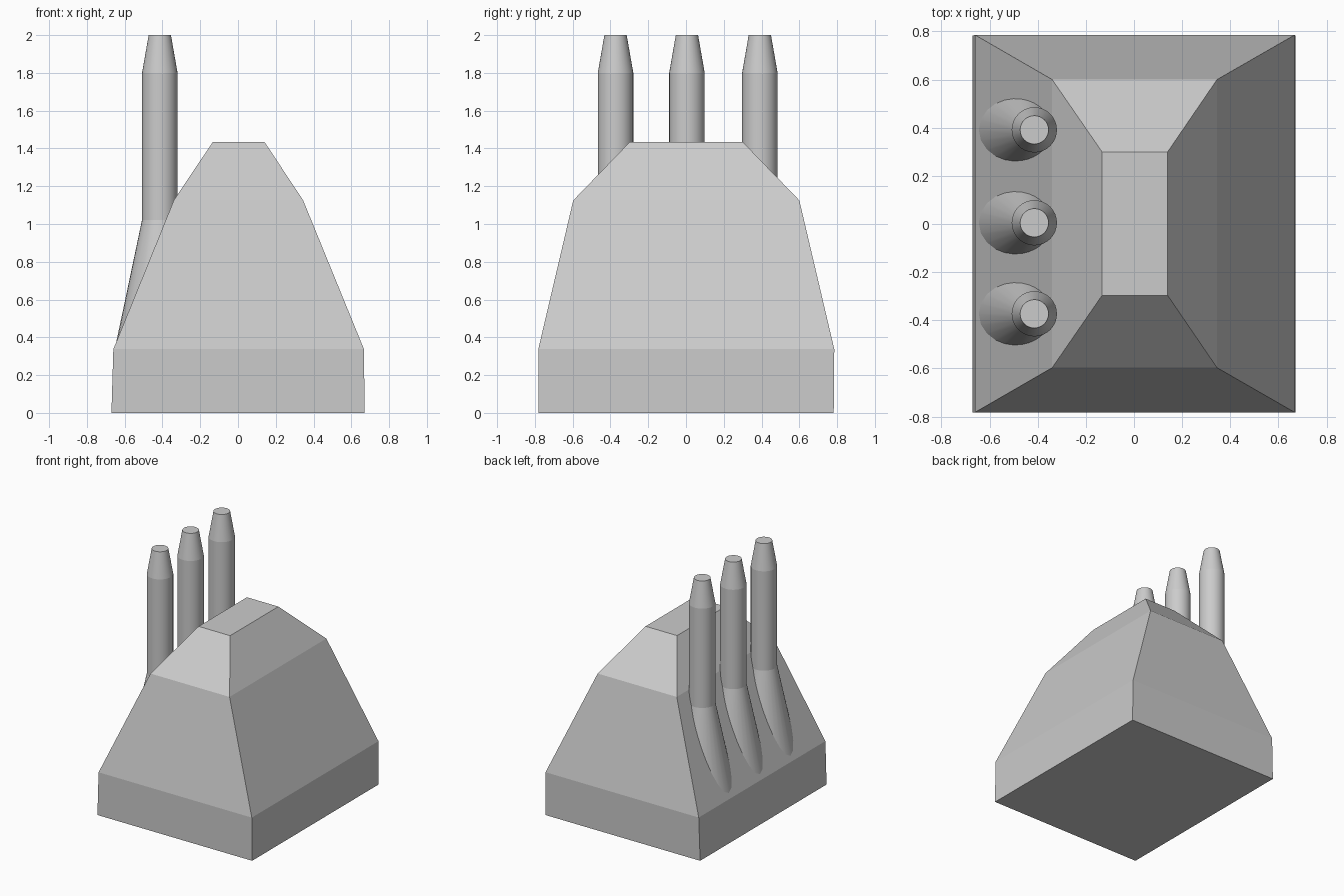
import bpy, bmesh, math

if "Cube" in bpy.data.objects:
    bpy.data.objects.remove(bpy.data.objects["Cube"])

grey = bpy.data.materials.new("plain grey")
grey.diffuse_color = (0.6, 0.6, 0.6, 1)
grey.use_nodes = True
grey.node_tree.nodes["Principled BSDF"].inputs["Base Color"].default_value = grey.diffuse_color


def loft(name, rings, smooth=False):
    """Skin a stack of equal-sized point rings into a closed solid."""
    bm = bmesh.new()
    loops = [[bm.verts.new(p) for p in ring] for ring in rings]
    n = len(loops[0])
    bm.faces.new(loops[0][::-1])
    bm.faces.new(loops[-1])
    for low, high in zip(loops, loops[1:]):
        for i in range(n):
            j = (i + 1) % n
            f = bm.faces.new((low[i], low[j], high[j], high[i]))
            f.smooth = smooth
    # keep the horizontal ring edges crisp
    for e in bm.edges:
        if abs(e.verts[0].co.z - e.verts[1].co.z) < 1e-5:
            e.smooth = False
    mesh = bpy.data.meshes.new(name)
    bm.to_mesh(mesh)
    bm.free()
    mesh.materials.append(grey)
    obj = bpy.data.objects.new(name, mesh)
    bpy.context.collection.objects.link(obj)
    return obj


def rect(x0, x1, y0, y1, z):
    return [(x0, y0, z), (x1, y0, z), (x1, y1, z), (x0, y1, z)]


def circle(x, y, r, z, sides=32):
    return [(x + r * math.cos(math.tau * i / sides),
             y + r * math.sin(math.tau * i / sides), z) for i in range(sides)]


# Tapered building body: plinth, steep walls, hipped upper part
loft("building_body", [
    rect(-0.67, 0.67, -0.782, 0.782, 0),
    rect(-0.66, 0.667, -0.782, 0.785, 0.337),
    rect(-0.34, 0.345, -0.597, 0.6, 1.125),
    rect(-0.133, 0.14, -0.297, 0.3, 1.435),
])

# Three chimneys with flared feet sunk into the sloping left wall
PROFILE = [(0.239, 0.335), (0.094, 1.022), (0.094, 1.8), (0.059, 2.0)]
for k, y in enumerate((-0.373, 0.005, 0.391)):
    loft(f"chimney_{k + 1}", [circle(-0.414, y, r, z) for r, z in PROFILE], True)
